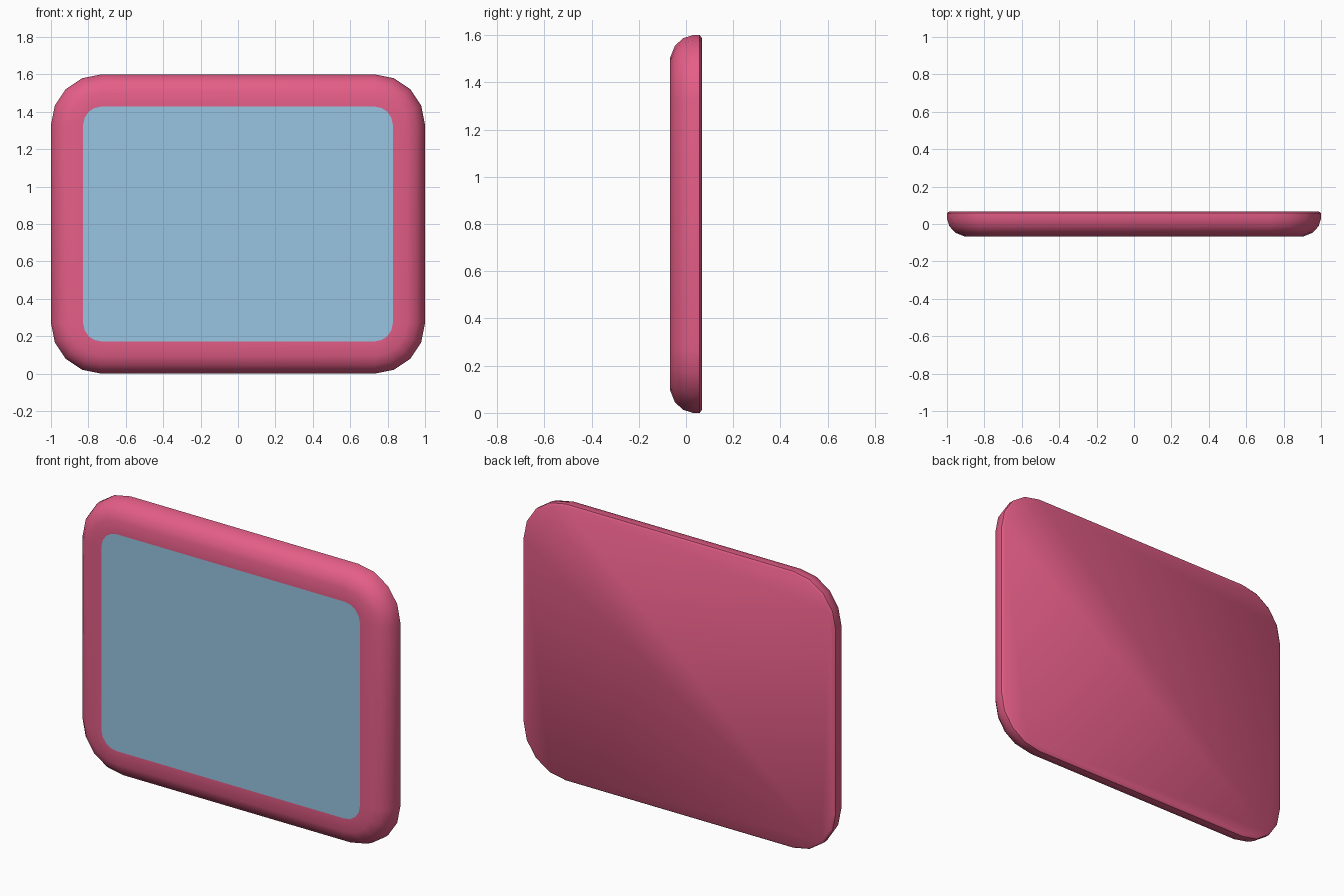
import bpy, bmesh, math

if "Cube" in bpy.data.objects:
    bpy.data.objects.remove(bpy.data.objects["Cube"])

HALF_W, HALF_H, RADIUS, SEG = 1.0, 0.8, 0.27, 4


def material(name, rgb):
    m = bpy.data.materials.new(name)
    m.diffuse_color = (*rgb, 1)
    m.use_nodes = True
    m.node_tree.nodes["Principled BSDF"].inputs["Base Color"].default_value = m.diffuse_color
    return m


def ring(bm, inset, y):
    """Rounded rectangle in the xz plane, inset from the outer outline."""
    r = RADIUS - inset
    verts = []
    for i, (sx, sz) in enumerate([(1, 1), (-1, 1), (-1, -1), (1, -1)]):
        for k in range(SEG + 1):
            a = math.pi / 2 * (i + k / SEG)
            verts.append(bm.verts.new((sx * (HALF_W - RADIUS) + r * math.cos(a), y,
                                       HALF_H + sz * (HALF_H - RADIUS) + r * math.sin(a))))
    return verts


def finish(bm, name, mat):
    me = bpy.data.meshes.new(name)
    bm.to_mesh(me)
    bm.free()
    ob = bpy.data.objects.new(name, me)
    bpy.context.collection.objects.link(ob)
    me.materials.append(mat)
    bpy.ops.object.select_all(action='DESELECT')
    ob.select_set(True)
    bpy.context.view_layer.objects.active = ob
    bpy.ops.object.shade_smooth_by_angle(angle=math.radians(40))
    return ob


# Rounded casing: back plate, rolled sides and flat front border (inset, y)
profile = [(0.012, 0.067), (0.0, 0.058), (0.0, 0.03), (0.013, -0.012),
           (0.045, -0.047), (0.095, -0.067), (0.172, -0.067)]
bm = bmesh.new()
rings = [ring(bm, d, y) for d, y in profile]
n = len(rings[0])
bm.faces.new(rings[0][::-1])
for a, b in zip(rings, rings[1:]):
    for i in range(n):
        j = (i + 1) % n
        bm.faces.new((a[i], a[j], b[j], b[i]))
# back cap faces +y, so every face winding agrees with it
bmesh.ops.recalc_face_normals(bm, faces=bm.faces)
back = max(bm.faces, key=lambda f: f.calc_center_median().y)
if back.normal.y < 0:
    bmesh.ops.reverse_faces(bm, faces=bm.faces)
finish(bm, "casing", material("pink", (0.78, 0.112, 0.245)))

# Flush screen panel filling the border
bm = bmesh.new()
face = bm.faces.new(ring(bm, 0.172, -0.067))
face.normal_update()
if face.normal.y > 0:
    face.normal_flip()
finish(bm, "screen", material("light blue", (0.31, 0.56, 0.76)))
